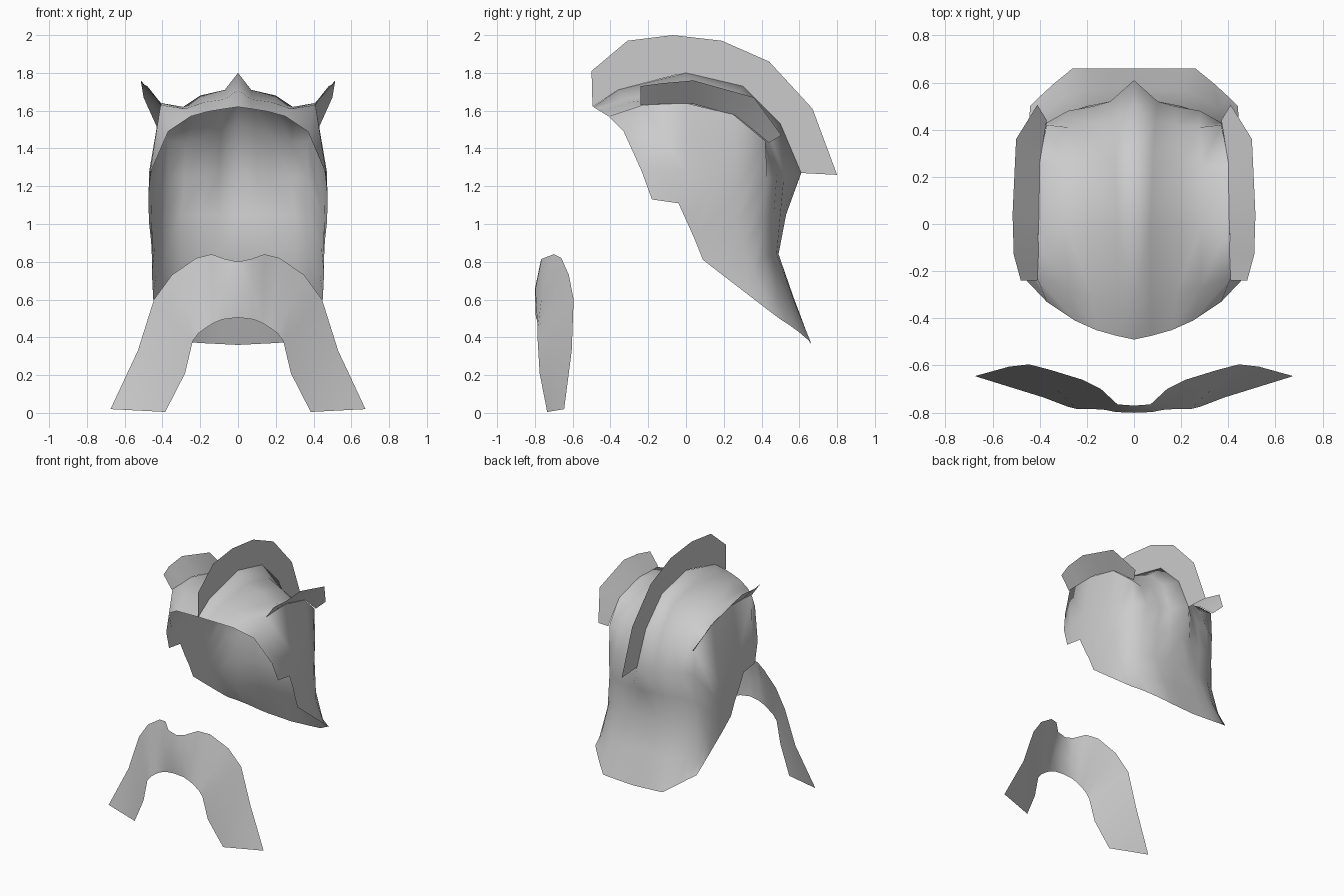
import bpy, bmesh

steel = bpy.data.materials.new("pale_grey")
steel.diffuse_color = (0.6, 0.6, 0.6, 1)


def sheet(name, rows, mirror=True, angle=1.4):
    """Skin a grid of points, one list per row, into a smooth open surface."""
    bm = bmesh.new()
    grid = [[bm.verts.new(p) for p in row] for row in rows]
    for a, b in zip(grid, grid[1:]):
        for i in range(len(a) - 1):
            bm.faces.new((a[i], b[i], b[i + 1], a[i + 1]))
    me = bpy.data.meshes.new(name)
    bm.to_mesh(me)
    bm.free()
    me.materials.append(steel)
    ob = bpy.data.objects.new(name, me)
    bpy.context.collection.objects.link(ob)
    if mirror:
        m = ob.modifiers.new("mirror", 'MIRROR')
        m.use_clip = True
        m.merge_threshold = 0.001
    bpy.ops.object.select_all(action='DESELECT')
    ob.select_set(True)
    bpy.context.view_layer.objects.active = ob
    bpy.ops.object.shade_smooth_by_angle(angle=angle)
    return ob


# Half cross-sections: ridge, ridge foot, crown, valley, fin root, side, rim
dome = [
    [(0, -.49, 1.62), (.07, -.475, 1.61), (.16, -.45, 1.595), (.25, -.41, 1.57),
     (.37, -.33, 1.49), (.46, -.235, 1.28), (.475, -.18, 1.13)],
    [(0, -.36, 1.71), (.07, -.33, 1.66), (.18, -.30, 1.645), (.28, -.27, 1.61),
     (.41, -.23, 1.63), (.465, -.16, 1.28), (.475, -.11, 1.12)],
    [(0, 0, 1.80), (.07, 0, 1.71), (.2, 0, 1.68), (.29, 0, 1.62),
     (.405, 0, 1.64), (.47, 0, 1.28), (.475, -.04, 1.11)],
    [(0, .30, 1.73), (.08, .27, 1.66), (.19, .25, 1.62), (.29, .25, 1.56),
     (.405, .25, 1.58), (.47, .14, 1.2), (.47, .01, 1.0)],
    [(0, .50, 1.53), (.09, .43, 1.5), (.18, .42, 1.46), (.28, .41, 1.43),
     (.37, .42, 1.44), (.455, .24, 1.12), (.46, .05, .91)],
    [(0, .61, 1.27), (.1, .52, 1.26), (.17, .50, 1.25), (.28, .48, 1.25),
     (.37, .43, 1.24), (.45, .27, 1.02), (.455, .09, .81)],
]
# Waist and flared neck guard, continuing the same cross-sections
guard = [
    [(0, .53, 1.05), (.1, .51, 1.05), (.2, .50, 1.05), (.3, .465, 1.05),
     (.38, .41, 1.03), (.44, .31, .89), (.455, .2, .725)],
    [(0, .49, .84), (.1, .49, .84), (.2, .48, .84), (.3, .455, .84),
     (.38, .41, .83), (.43, .36, .75), (.45, .33, .625)],
    [(0, .57, .61), (.1, .57, .61), (.2, .565, .61), (.28, .54, .61),
     (.36, .49, .60), (.42, .455, .57), (.445, .44, .54)],
    [(0, .66, .36), (.1, .66, .365), (.2, .66, .37), (.26, .66, .375),
     (.34, .595, .43), (.40, .54, .47), (.44, .50, .495)],
]
sheet("helmet_shell", dome + guard)

# Flat centre crest
outer = [(-.5, 1.81), (-.31, 1.97), (-.07, 2.0), (.19, 1.97),
         (.44, 1.86), (.67, 1.61), (.8, 1.26)]
inner = [(-.495, 1.62), (-.36, 1.71), (-.05, 1.79), (.12, 1.77),
         (.3, 1.73), (.5, 1.53), (.61, 1.27)]
sheet("centre_crest", [[(0, y, z) for y, z in edge] for edge in (inner, outer)],
      mirror=False)

# Outward-leaning side fins
sheet("side_fins", [
    [(.48, -.24, 1.73), (.51, -.13, 1.745), (.515, .04, 1.76),
     (.5, .36, 1.67), (.41, .505, 1.47)],
    [(.41, -.24, 1.63), (.405, -.12, 1.635), (.403, .04, 1.635),
     (.40, .26, 1.575), (.37, .44, 1.43)]])

# Arched lip guard in front: top edge, bulged middle, bottom edge
top = [(0, -.77, .80), (.07, -.765, .815), (.14, -.70, .84), (.22, -.66, .82),
       (.35, -.62, .73), (.445, -.595, .6), (.53, -.605, .33), (.675, -.645, .02)]
bottom = [(0, -.795, .505), (.08, -.79, .495), (.13, -.787, .475), (.17, -.785, .45),
          (.21, -.785, .42), (.24, -.785, .38), (.28, -.775, .21), (.385, -.735, .005)]
bulge = [.018, .02, .015, .01, .005, 0, 0, 0]
middle = [tuple((p + q) / 2 - (d if k == 1 else 0)
                for k, (p, q) in enumerate(zip(a, b)))
          for a, b, d in zip(top, bottom, bulge)]
sheet("lip_guard", [top, middle, bottom])
